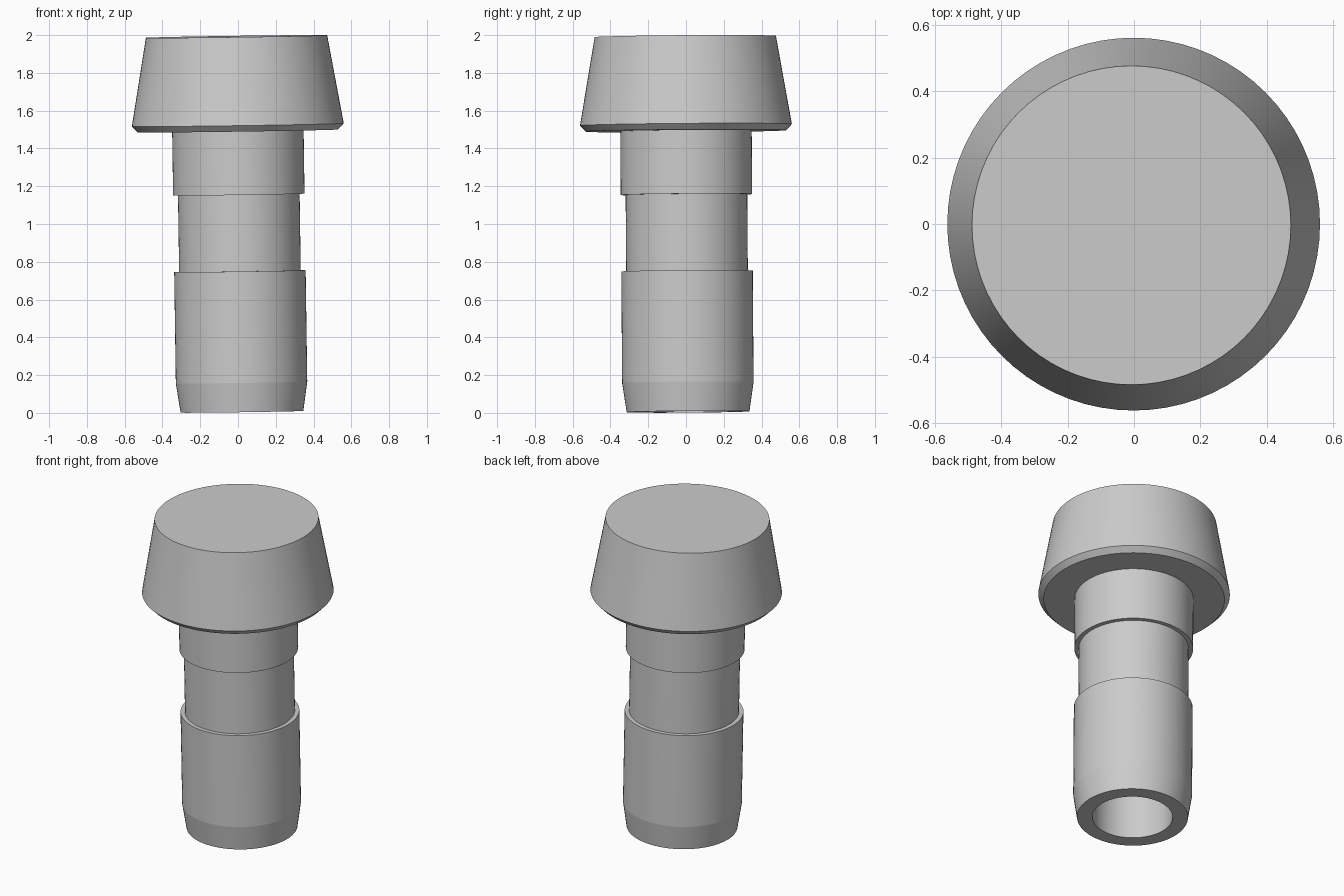
import bpy
import bmesh
import math
from mathutils import Vector

cube = bpy.data.objects.get("Cube")
if cube:
    bpy.data.objects.remove(cube, do_unlink=True)

# Plain grey material
grey = bpy.data.materials.new("plain_grey")
grey.use_nodes = True
colour = (0.6, 0.6, 0.6, 1.0)
grey.diffuse_color = colour
grey.node_tree.nodes["Principled BSDF"].inputs["Base Color"].default_value = colour


def lathe(name, profile, steps=72):
    """Spin a (radius, height) profile around the z axis."""
    bm = bmesh.new()
    verts = [bm.verts.new((r, 0, z)) for r, z in profile]
    edges = [bm.edges.new(pair) for pair in zip(verts, verts[1:])]
    bmesh.ops.spin(bm, geom=verts + edges, cent=Vector(), axis=(0, 0, 1),
                   angle=math.tau, steps=steps, use_duplicate=False)
    bmesh.ops.remove_doubles(bm, verts=bm.verts, dist=0.0001)
    bmesh.ops.recalc_face_normals(bm, faces=bm.faces)
    mesh = bpy.data.meshes.new(name)
    bm.to_mesh(mesh)
    bm.free()
    mesh.materials.append(grey)
    obj = bpy.data.objects.new(name, mesh)
    bpy.context.collection.objects.link(obj)
    return obj


# Hollow stem, grooved in the middle, with a flared solid head
plug = lathe("headed_plug", [
    (0, 1.49), (0.235, 1.49), (0.235, 0),        # blind bore
    (0.325, 0), (0.348, 0.155), (0.348, 0.745),  # tapered tip and lower stem
    (0.322, 0.745), (0.322, 1.15),               # groove
    (0.348, 1.15), (0.348, 1.487),               # upper stem
    (0.53, 1.487), (0.561, 1.519),               # head underside and bevel
    (0.48, 1.987), (0, 1.987),                   # tapered head and flat top
])

# The whole part leans very slightly
plug.location = (0.021, 0.011, 0.006)
plug.rotation_euler = (0.0075, -0.0145, 0)

bpy.ops.object.select_all(action="DESELECT")
plug.select_set(True)
bpy.context.view_layer.objects.active = plug
bpy.ops.object.shade_smooth_by_angle(angle=math.radians(8))
